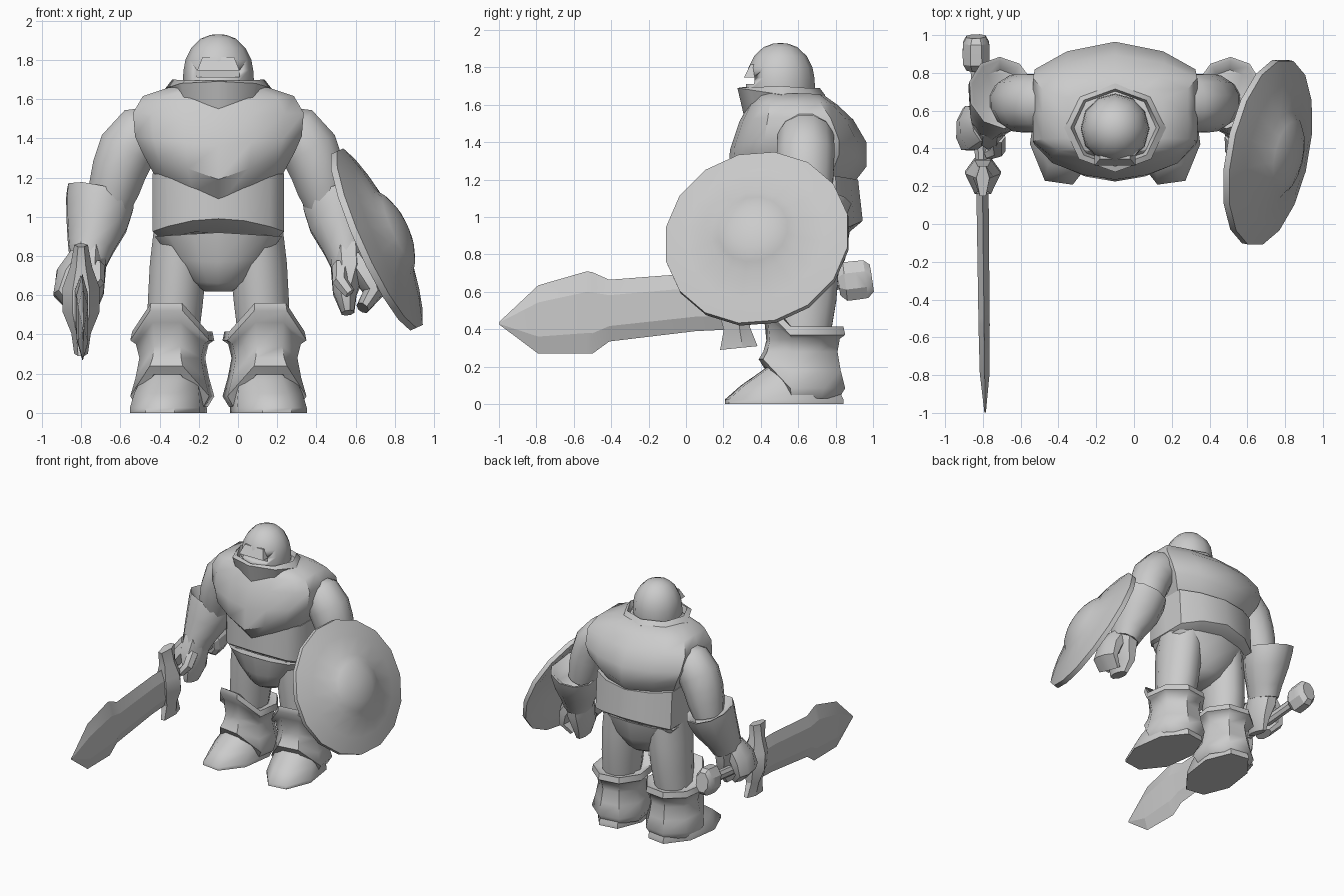
import bpy, bmesh, math
from mathutils import Vector, Matrix

CX = -0.10  # body centre line
grey = bpy.data.materials.new("plain_grey")
grey.diffuse_color = (0.6, 0.6, 0.6, 1)


def loft(name, rings, angle=40):
    """Skin a list of equal-length point rings and cap the ends."""
    bm = bmesh.new()
    rows = [[bm.verts.new(p) for p in r] for r in rings]
    n = len(rows[0])
    for a, b in zip(rows, rows[1:]):
        for i in range(n):
            bm.faces.new((a[i], a[(i + 1) % n], b[(i + 1) % n], b[i]))
    bm.faces.new(rows[0])
    bm.faces.new(rows[-1])
    bmesh.ops.recalc_face_normals(bm, faces=bm.faces)
    me = bpy.data.meshes.new(name)
    bm.to_mesh(me)
    bm.free()
    for p in me.polygons:
        p.use_smooth = True
    me.set_sharp_from_angle(angle=math.radians(angle))
    me.materials.append(grey)
    ob = bpy.data.objects.new(name, me)
    bpy.context.collection.objects.link(ob)
    return ob


def tube(name, stations, n=10, ref=(0, 1, 0), angle=40, axis=None):
    """Stations are (centre, radius across, radius along ref)."""
    cs = [Vector(s[0]) for s in stations]
    rings = []
    for i, (c, r1, r2) in enumerate(stations):
        t = Vector(axis) if axis else cs[min(i + 1, len(cs) - 1)] - cs[max(i - 1, 0)]
        t.normalize()
        v = Vector(ref)
        v = (v - t * v.dot(t)).normalized()
        u = v.cross(t)
        rings.append([cs[i] + u * r1 * math.cos(a) + v * r2 * math.sin(a)
                      for a in (2 * math.pi * (k + .5) / n for k in range(n))])
    return loft(name, rings, angle)


# Torso cross-section: rounded front and back, flat sides
HALF = [(0, -1), (.4, -.93), (.78, -.76), (1, -.5), (1, .05), (1, .6), (.6, .86), (0, 1)]
PLAN = HALF + [(-x, y) for x, y in HALF[-2:0:-1]]


def body_ring(hx, yf, yb, zf, zs, zb, power=1):
    cy, hy = (yf + yb) / 2, (yb - yf) / 2
    return [(CX + x * hx, cy + y * hy, zs + ((zf if y < 0 else zb) - zs) * (1 - abs(x) ** power))
            for x, y in PLAN]


loft("chest_armour", [body_ring(*r) for r in (
    (.33, .34, .88, 1.06, 1.22, 1.16), (.39, .225, .965, 1.19, 1.33, 1.27),
    (.425, .235, .965, 1.36, 1.41, 1.40), (.435, .285, .895, 1.51, 1.53, 1.52),
    (.385, .33, .81, 1.59, 1.615, 1.60), (.25, .36, .74, 1.65, 1.66, 1.65))], 46)
loft("abdomen", [body_ring(*r, 2) for r in (
    (.29, .39, .85, .93, .885, .90), (.335, .31, .945, .99, .925, .98),
    (.335, .315, .92, 1.2, 1.22, 1.2))], 46)
loft("pelvis", [body_ring(*r) for r in (
    (.07, .50, .70, .62, .62, .62), (.14, .42, .78, .66, .67, .66),
    (.23, .375, .85, .77, .78, .77), (.325, .35, .875, .92, .90, .92))], 55)

# Collar: octagonal open band, dipping at the front
HY = .51


def collar_ring(rx, ry, front, diag, side, back):
    zs = (front, diag, side, back, back, back, side, diag)
    return [(CX + rx * math.sin(k * math.pi / 4), HY - ry * math.cos(k * math.pi / 4), zs[k])
            for k in range(8)]


loft("collar", [collar_ring(.235, .20, 1.54, 1.56, 1.62, 1.60),
                collar_ring(.27, .235, 1.69, 1.68, 1.655, 1.65),
                collar_ring(.235, .205, 1.695, 1.695, 1.70, 1.69),
                collar_ring(.20, .18, 1.58, 1.60, 1.62, 1.62)], 46)

# Helmeted head with a cut eye slot under a brow
head = loft("head", [[(CX + r * math.sin(a), .505 - r * 1.02 * math.cos(a), z)
                      for a in (math.pi * k / 6 for k in range(12))] for r, z in (
    (.165, 1.55), (.182, 1.68), (.178, 1.745), (.168, 1.80), (.138, 1.86),
    (.09, 1.908), (.04, 1.927), (.01, 1.93))], 60)


def frustum(name, bottom, top):
    """Each end is (half width, front y, back y, z)."""
    return loft(name, [[(CX - w, y0, z), (CX + w, y0, z), (CX + w, y1, z), (CX - w, y1, z)]
                       for w, y0, y1, z in (bottom, top)], 30)


cutter = frustum("slot_cutter", (.108, .2, .375, 1.712), (.108, .2, .375, 1.747))
cutter.hide_render = True
cutter.hide_viewport = True
cut = head.modifiers.new("eye_slot", 'BOOLEAN')
cut.operation = 'DIFFERENCE'
cut.object = cutter
frustum("visor_brow", (.108, .31, .42, 1.745), (.08, .345, .43, 1.815))


# Boot ring: octagon turned outward, raised at the front
def boot_ring(s, rx, ry, z, rise, cy=.62, d=.235):
    pts = []
    for k in range(8):
        a = math.pi * (k + .5) / 4
        f = max(0, min(1, (-math.sin(a) - .4) / .5))
        p = Matrix.Rotation(s * .14, 3, 'Z') @ Vector((rx * math.cos(a), ry * math.sin(a), 0))
        pts.append((CX + s * d + p.x, cy + p.y, z + rise * f))
    return pts


for s, side in ((-1, "right"), (1, "left")):
    def P(d, y, z):
        return (CX + s * d, y, z)

    # Arm and flared gauntlet
    tube(side + "_upper_arm", [(P(.30, .64, 1.44), .13, .14), (P(.40, .64, 1.415), .155, .155),
                               (P(.465, .64, 1.34), .155, .16), (P(.505, .64, 1.24), .145, .155),
                               (P(.53, .645, 1.15), .135, .145), (P(.56, .65, 1.04), .11, .12)],
         12, angle=60)
    tube(side + "_gauntlet", [(P(.60, .68, 1.06), .12, .14), (P(.60, .69, 1.11), .165, .18),
                              (P(.60, .695, 1.115), .182, .195), (P(.605, .68, 1.07), .182, .192),
                              (P(.62, .645, .97), .165, .175), (P(.65, .59, .85), .125, .14),
                              (P(.665, .56, .77), .10, .125)], 10, angle=46,
         axis=(s * .085, -.08, -.33))
    # Palm and curled fingers
    tube(side + "_palm", [(P(.662, .57, .84), .10, .12), (P(.665, .535, .73), .098, .135),
                          (P(.645, .51, .61), .065, .13), (P(.66, .495, .51), .035, .09)], 8, angle=46)
    tube(side + "_fingers", [(P(.70, .53, .79), .07, .10), (P(.76, .51, .70), .075, .125),
                             (P(.79, .50, .61), .055, .12), (P(.735, .48, .535), .035, .10)], 8,
         angle=46)
    tube(side + "_thumb", [(P(.625, .46, .75), .045, .045), (P(.62, .39, .67), .04, .04),
                           (P(.67, .37, .61), .03, .03)], 6, ref=(1, 0, 0))

    # Leg, greave and foot
    tube(side + "_thigh", [(P(.235, .62, .36), .135, .155), (P(.22, .63, .56), .145, .18),
                           (P(.205, .63, .75), .15, .195), (P(.19, .63, .92), .145, .20)], 12)
    loft(side + "_greave", [boot_ring(s, *r) for r in (
        (.16, .185, .06, .14), (.185, .205, .03, .165), (.22, .24, .085, .155),
        (.192, .215, .18, .10), (.172, .198, .28, .06), (.19, .21, .35, .11),
        (.22, .24, .37, .15), (.21, .23, .415, .145), (.15, .175, .40, .13))], 46)
    loft(side + "_foot", [boot_ring(s, rx, ry, z, 0, cy, d) for rx, ry, z, cy, d in (
        (.195, .335, 0, .525, .255), (.195, .335, .025, .525, .255), (.18, .27, .10, .55, .25),
        (.158, .205, .17, .59, .24), (.13, .15, .23, .62, .235))], 50)

# Sword blade: bevelled both edges, running forward
rings = []
for y, zt, zb, hx in ((.26, .70, .40, .032), (.05, .70, .39, .032), (-.41, .665, .335, .03),
                      (-.50, .705, .27, .03), (-.53, .71, .27, .03), (-.79, .635, .27, .026),
                      (-.998, .44, .425, .004)):
    b, x = (zt - zb) * .25, -.80 - .012 * y
    rings.append([(x, y, zt), (x + hx, y, zt - b), (x + hx, y, zb + b),
                  (x, y, zb), (x - hx, y, zb + b), (x - hx, y, zt - b)])
loft("sword_blade", rings, 12)

# Cross guard: thick in the middle, flared tips
rings = []
for h, wy, wx in ((-.275, .10, .035), (-.17, .07, .05), (-.06, .09, .095), (.06, .09, .095),
                  (.17, .065, .055), (.28, .08, .035)):
    y, z = .255 - .1 * h, .575 + h
    rings.append([(-.80 + i * wx, y + j * wy, z + .1 * j * wy)
                  for i, j in ((-1, .2), (-.45, -1), (.45, -1), (1, .2), (.45, 1), (-.45, 1))])
loft("sword_guard", rings, 25)

UP = (0, 0, 1)
tube("sword_grip", [((-.805, .26, .575), .035, .04), ((-.835, .86, .655), .035, .04)], 8, UP)
tube("sword_pommel", [((-.835, .815, .65), .055, .075), ((-.835, .85, .655), .077, .112),
                      ((-.836, .91, .662), .077, .112), ((-.836, .96, .668), .075, .11),
                      ((-.837, .993, .673), .055, .08)], 8, UP, 30)

# Round shield: domed dish with a softly raised boss
nrm = Vector((1, -.2, .45)).normalized()
mid = Vector((.71, .38, .885))
e1 = Vector((0, 1, 0))
e1 = (e1 - nrm * e1.dot(nrm)).normalized()
e2 = nrm.cross(e1)


def disc(r, h, n=16):
    return [mid + nrm * h + e1 * r * math.cos(a) + e2 * r * math.sin(a)
            for a in (2 * math.pi * (k + .5) / n for k in range(n))]


loft("shield", [disc(r, h) for r, h in (
    (.05, .06), (.25, .045), (.46, -.02), (.503, -.02), (.503, .015), (.38, .055),
    (.235, .09), (.19, .123), (.12, .15), (.05, .163), (.01, .165))], 40)
